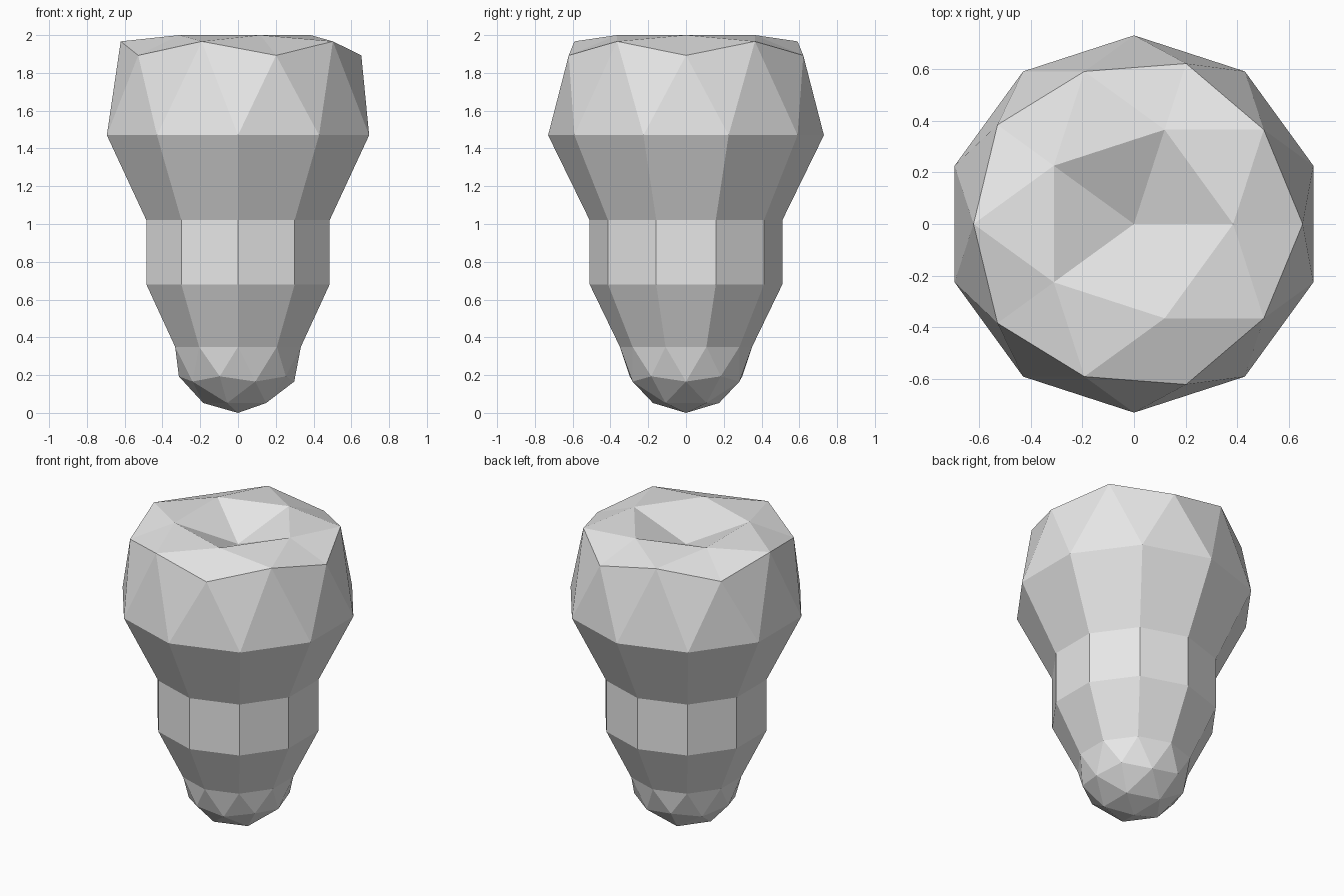
import bpy
import bmesh

cube = bpy.data.objects.get("Cube")
if cube:
    bpy.data.objects.remove(cube, do_unlink=True)

TIP_R = 0.35                      # rounded tip radius, also its equator height
HEAD_R, HEAD_Z = 0.73, 1.47       # widest ring of the head
RINGS = [(0.51, 0.68), (0.51, 1.02), (HEAD_R, HEAD_Z)]

# Faceted ball, opened along its equator
bm = bmesh.new()
bmesh.ops.create_icosphere(bm, subdivisions=2, radius=1)
equator = [e for e in bm.edges if all(abs(v.co.z) < 0.01 for v in e.verts)]
bmesh.ops.split_edges(bm, edges=equator)

upper = {v for f in bm.faces if f.calc_center_median().z > 0 for v in f.verts}
lower = [v for v in bm.verts if v not in upper]

# Tip: the lower half, kept round
for v in lower:
    v.co *= TIP_R
    v.co.z += TIP_R

# Head: the upper half, stretched, with a flattened rim and dented crown
for v in upper:
    z = v.co.z
    v.co.x *= HEAD_R
    v.co.y *= HEAD_R
    if z > 0.95:
        v.co.z = 1.855
    elif z > 0.7:
        v.co.z = 2.0
    else:
        v.co.z = HEAD_Z + z * 0.945

# Neck: extrude the tip's open edge up to the head and weld it on
edges = [e for e in bm.edges if e.is_boundary and e.verts[0] not in upper]
radius = TIP_R
for r, z in RINGS:
    geom = bmesh.ops.extrude_edge_only(bm, edges=edges)["geom"]
    edges = [g for g in geom if isinstance(g, bmesh.types.BMEdge)]
    for v in (g for g in geom if isinstance(g, bmesh.types.BMVert)):
        v.co = (v.co.x * r / radius, v.co.y * r / radius, z)
    radius = r
bmesh.ops.remove_doubles(bm, verts=bm.verts[:], dist=0.005)
bmesh.ops.recalc_face_normals(bm, faces=bm.faces[:])

mesh = bpy.data.meshes.new("faceted_body")
bm.to_mesh(mesh)
bm.free()
body = bpy.data.objects.new("faceted_body", mesh)
bpy.context.collection.objects.link(body)

# Plain grey material
grey = bpy.data.materials.new("plain grey")
grey.use_nodes = True
color = (0.8, 0.8, 0.8, 1)
grey.diffuse_color = color
grey.node_tree.nodes["Principled BSDF"].inputs["Base Color"].default_value = color
mesh.materials.append(grey)
